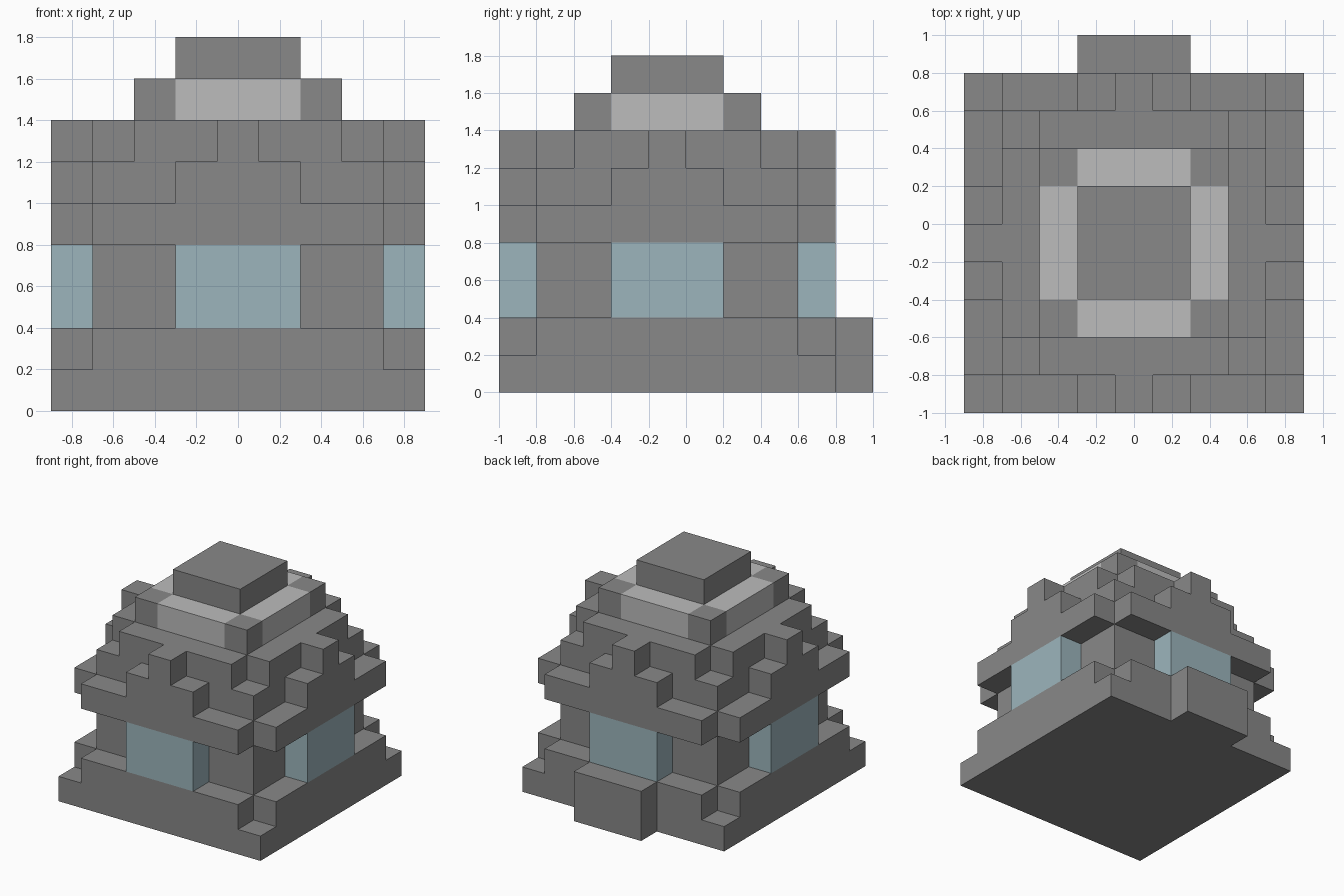
import bpy
import bmesh
from mathutils import Vector

cube = bpy.data.objects.get("Cube")
if cube:
    bpy.data.objects.remove(cube, do_unlink=True)

CENTRE_Y = -0.1  # the dome sits forward of the origin because of the rear step


def material(name, rgb):
    mat = bpy.data.materials.new(name)
    mat.use_nodes = True
    colour = (*rgb, 1.0)
    mat.diffuse_color = colour
    mat.node_tree.nodes["Principled BSDF"].inputs["Base Color"].default_value = colour
    return mat


stone = material("dark grey stone", (0.246, 0.246, 0.246))
pale = material("light grey stone", (0.503, 0.503, 0.503))
glass = material("pale blue glass", (0.332, 0.462, 0.503))


def slab(name, outline, z0, z1, mat):
    """Extrude a flat counter-clockwise outline from z0 to z1."""
    bm = bmesh.new()
    base = bm.faces.new([bm.verts.new((x, y, z0)) for x, y in outline])
    top = bmesh.ops.extrude_face_region(bm, geom=[base], use_keep_orig=True)
    verts = [v for v in top["geom"] if isinstance(v, bmesh.types.BMVert)]
    bmesh.ops.translate(bm, verts=verts, vec=Vector((0, 0, z1 - z0)))
    bmesh.ops.recalc_face_normals(bm, faces=bm.faces)
    mesh = bpy.data.meshes.new(name)
    bm.to_mesh(mesh)
    bm.free()
    mesh.materials.append(mat)
    obj = bpy.data.objects.new(name, mesh)
    bpy.context.collection.objects.link(obj)
    return obj


def quarter_turns(points):
    """Yield the points turned about the dome axis by each quarter turn."""
    for _ in range(4):
        yield [(x, y + CENTRE_Y) for x, y in points]
        points = [(-y, x) for x, y in points]


def tier(name, corner, z0, z1, mat=stone):
    """A stepped layer whose outline repeats one corner four times."""
    outline = [p for quarter in quarter_turns(corner) for p in quarter]
    return slab(name, outline, z0, z1, mat)


def box_points(x0, x1, y0, y1):
    return [(x0, y0), (x1, y0), (x1, y1), (x0, y1)]


# Corner profiles, from the +x side round to the +y side
square = [(0.9, 0.9)]
notched = [(0.9, 0.7), (0.7, 0.7), (0.7, 0.9)]
stepped = [(0.9, 0.3), (0.7, 0.3), (0.7, 0.7), (0.3, 0.7), (0.3, 0.9)]
crenelled = [(0.9, 0.1), (0.7, 0.1), (0.7, 0.5), (0.5, 0.5),
             (0.5, 0.7), (0.1, 0.7), (0.1, 0.9)]

# Base and walls
tier("foundation", square, 0.0, 0.2)
tier("base_ledge", notched, 0.2, 0.4)
tier("walls", [(0.7, 0.7)], 0.4, 0.8)
slab("rear_step", box_points(-0.3, 0.3, 0.8, 1.0), 0.0, 0.4, stone)

# Bay windows, one on each side
for side, pts in zip(("left", "rear", "right", "front"),
                     quarter_turns(box_points(0.7, 0.9, -0.3, 0.3))):
    slab(side + "_window", pts, 0.4, 0.8, glass)

# Stepped roof
tier("eaves", notched, 0.8, 1.0)
tier("lower_roof", stepped, 1.0, 1.2)
tier("upper_roof", crenelled, 1.2, 1.4)

# Pale collar with dark corner blocks, and the cap
tier("collar", [(0.5, 0.3), (0.3, 0.3), (0.3, 0.5)], 1.4, 1.6, pale)
for i, pts in enumerate(quarter_turns(box_points(0.3, 0.5, 0.3, 0.5))):
    slab(f"collar_corner_{i + 1}", pts, 1.4, 1.6, stone)
tier("roof_cap", [(0.3, 0.3)], 1.6, 1.8)
